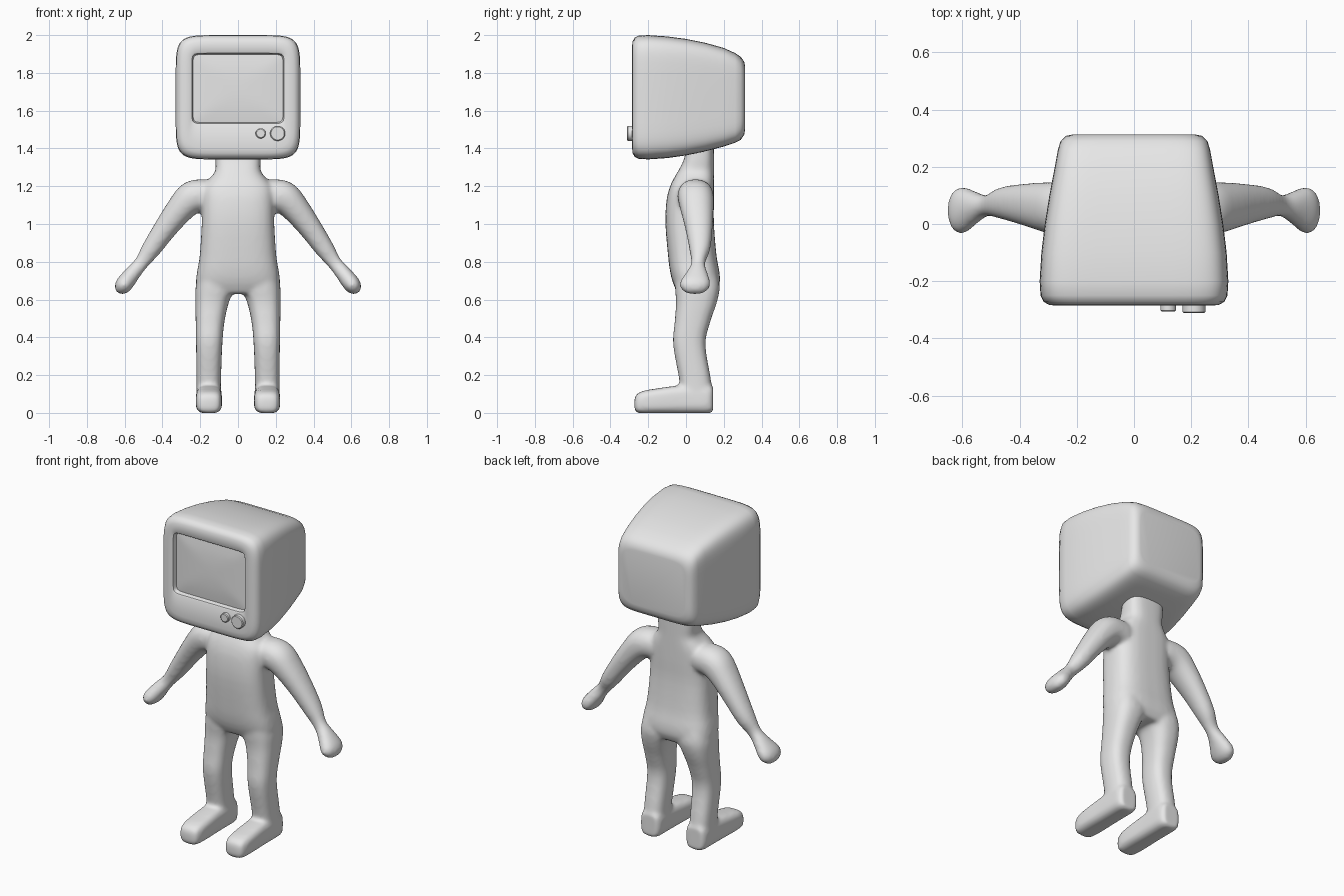
import bpy, bmesh, math
from mathutils import Vector

grey = bpy.data.materials.new("plain grey")
grey.diffuse_color = (0.8, 0.8, 0.8, 1)
X, Y, Z = Vector((1, 0, 0)), Vector((0, 1, 0)), Vector((0, 0, 1))


def spline(rows, steps):
    """Catmull-Rom interpolation of section rows."""
    out = []
    for i in range(len(rows) - 1):
        p = [rows[max(0, min(len(rows) - 1, i + k))] for k in (-1, 0, 1, 2)]
        for s in range(steps):
            t = s / steps
            out.append([0.5 * (2 * b + (c - a) * t + (2 * a - 5 * b + 4 * c - d) * t * t
                               + (3 * b - a - 3 * c + d) * t ** 3) for a, b, c, d in zip(*p)])
    return out + [list(rows[-1])]


def loft(bm, rows, u, v, count=32):
    """Superellipse rings; row = x, y, z, radius u, radius v, exponent. u=None follows the path."""
    rings = []
    for i, (x, y, z, ru, rv, n) in enumerate(rows):
        uu = u
        if u is None:
            a, b = rows[max(0, i - 1)], rows[min(len(rows) - 1, i + 1)]
            uu = v.cross(Vector((b[0] - a[0], 0, b[2] - a[2]))).normalized()
        ring = []
        for k in range(count):
            ang = 2 * math.pi * (k + 0.5) / count
            c, s = math.cos(ang), math.sin(ang)
            ring.append(bm.verts.new(Vector((x, y, z))
                                     + uu * ru * math.copysign(abs(c) ** (2 / n), c)
                                     + v * rv * math.copysign(abs(s) ** (2 / n), s)))
        rings.append(ring)
    for a, b in zip(rings, rings[1:]):
        for k in range(count):
            j = (k + 1) % count
            bm.faces.new((a[k], a[j], b[j], b[k]))
    bm.faces.new(rings[0])
    bm.faces.new(rings[-1])


def finish(bm, name):
    bmesh.ops.recalc_face_normals(bm, faces=bm.faces[:])
    for f in bm.faces:
        f.smooth = True
    me = bpy.data.meshes.new(name)
    bm.to_mesh(me)
    bm.free()
    me.materials.append(grey)
    ob = bpy.data.objects.new(name, me)
    bpy.context.collection.objects.link(ob)
    return ob


def by_angle(ob, degrees):
    bpy.ops.object.select_all(action='DESELECT')
    ob.select_set(True)
    bpy.context.view_layer.objects.active = ob
    bpy.ops.object.shade_smooth_by_angle(angle=math.radians(degrees))


# Body: torso, arms, legs and feet fused into one smooth skin
bm = bmesh.new()
torso = [(z, w, f, b) for z, w, f, b in (
    (0.63, 0.20, -0.04, 0.155), (0.68, 0.222, -0.066, 0.178), (0.74, 0.218, -0.083, 0.178),
    (0.83, 0.203, -0.095, 0.162), (1.0, 0.192, -0.109, 0.148), (1.12, 0.19, -0.104, 0.148),
    (1.19, 0.185, -0.088, 0.148), (1.235, 0.155, -0.068, 0.148), (1.28, 0.121, -0.042, 0.148),
    (1.34, 0.12, -0.012, 0.148), (1.44, 0.12, 0.012, 0.148))]
loft(bm, spline([(0, (f + b) / 2, z, w, (b - f) / 2, 3) for z, w, f, b in torso], 3), X, Y)

arm = [(0.14, 0.05, 1.15, 0.08, 0.09, 2.2), (0.20, 0.05, 1.15, 0.087, 0.094, 2.2),
       (0.25, 0.052, 1.135, 0.087, 0.095, 2.2), (0.305, 0.058, 1.08, 0.075, 0.088, 2.2),
       (0.382, 0.068, 0.98, 0.062, 0.073, 2.2), (0.458, 0.073, 0.87, 0.051, 0.056, 2.2),
       (0.513, 0.064, 0.792, 0.038, 0.037, 2.2), (0.555, 0.058, 0.742, 0.041, 0.055, 2.2),
       (0.60, 0.048, 0.685, 0.046, 0.082, 2.2), (0.622, 0.047, 0.655, 0.037, 0.068, 2.2),
       (0.636, 0.047, 0.637, 0.016, 0.035, 2.2)]
leg = [(z, i, o, f, b) for z, i, o, f, b in (
    (0.07, 0.09, 0.22, -0.03, 0.138), (0.17, 0.09, 0.22, -0.035, 0.133),
    (0.36, 0.083, 0.222, -0.068, 0.103), (0.48, 0.072, 0.224, -0.06, 0.128),
    (0.58, 0.05, 0.226, -0.053, 0.162), (0.66, 0.02, 0.225, -0.058, 0.178),
    (0.74, 0.02, 0.21, -0.06, 0.165))]
foot = [(-0.273, 0.035, 0.02, 0.075), (-0.262, 0.056, 0.002, 0.098), (-0.225, 0.067, -0.002, 0.117),
        (-0.15, 0.07, -0.002, 0.13), (-0.04, 0.068, -0.002, 0.145), (0.05, 0.068, -0.002, 0.15),
        (0.12, 0.066, -0.002, 0.15), (0.143, 0.052, 0.004, 0.14)]
for s in (-1, 1):
    loft(bm, [(s * r[0], *r[1:]) for r in spline(arm, 4)], None, Y)
    loft(bm, spline([(s * (i + o) / 2, (f + b) / 2, z, (o - i) / 2, (b - f) / 2, 2.6)
                     for z, i, o, f, b in leg], 4), X, Y)
    loft(bm, spline([(s * 0.154, y, (lo + hi) / 2, w, (hi - lo) / 2, 3.5)
                     for y, w, lo, hi in foot], 3), X, Z)
body = finish(bm, "body")
remesh = body.modifiers.new("fuse", 'REMESH')
remesh.mode = 'VOXEL'
remesh.voxel_size = 0.011
remesh.use_smooth_shade = True
smooth = body.modifiers.new("soften", 'SMOOTH')
smooth.factor = 0.5
smooth.iterations = 10

# Television head: shell from back to front, then the recessed, slightly domed screen
bm = bmesh.new()
shell = [(0.313, 0.215, 1.50, 1.835, 6), (0.308, 0.238, 1.472, 1.86, 6), (0.29, 0.257, 1.446, 1.885, 6.5),
         (0.26, 0.266, 1.43, 1.905, 7), (0.2, 0.277, 1.41, 1.932, 7), (0.1, 0.296, 1.384, 1.96, 7),
         (0, 0.312, 1.363, 1.98, 7), (-0.1, 0.324, 1.349, 1.993, 7), (-0.2, 0.33, 1.342, 2.0, 7),
         (-0.25, 0.327, 1.345, 1.997, 7), (-0.272, 0.316, 1.356, 1.986, 7),
         (-0.283, 0.297, 1.375, 1.967, 7), (-0.285, 0.275, 1.40, 1.945, 8)]
screen = [(-0.285, 0.25, 1.525, 1.91, 16), (-0.281, 0.244, 1.531, 1.904, 16),
          (-0.258, 0.238, 1.537, 1.898, 16), (-0.264, 0.19, 1.58, 1.855, 10),
          (-0.268, 0.12, 1.63, 1.81, 5), (-0.27, 0.05, 1.685, 1.755, 2.5)]
loft(bm, [(0, y, (lo + hi) / 2, w, (hi - lo) / 2, n) for y, w, lo, hi, n in shell + screen], X, Z, 72)
by_angle(finish(bm, "television_head"), 35)

# Control knobs
for name, x, r, tip in (("large_knob", 0.21, 0.04, -0.312), ("small_knob", 0.12, 0.027, -0.306)):
    bm = bmesh.new()
    loft(bm, [(x, y, 1.48, rr, rr, 2) for y, rr in
              ((-0.26, r), (tip + 0.004, r), (tip, r - 0.005))], X, Z)
    by_angle(finish(bm, name), 30)
